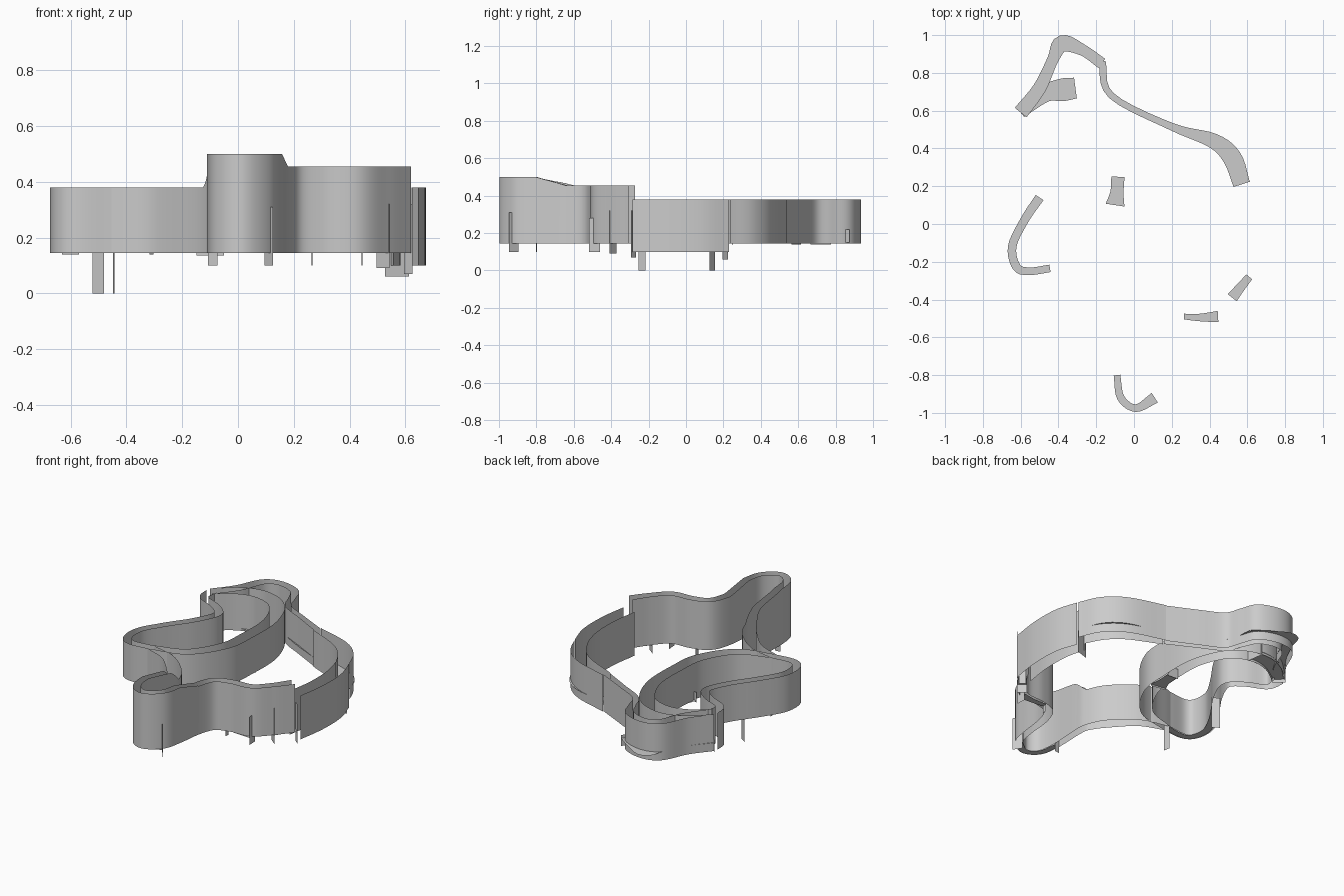
import bpy, bmesh
from mathutils import Vector


def sample(pts, n=7, linear=None):
    """Smooth curve through tuples; one component may stay linear."""
    v = [Vector(p) for p in pts]
    v = [2 * v[0] - v[1]] + v + [2 * v[-1] - v[-2]]
    out = []
    for i in range(1, len(v) - 2):
        a, b, c, d = v[i - 1:i + 3]
        for k in range(n):
            t = k / n
            s = 0.5 * (2 * b + (c - a) * t + (2 * a - 5 * b + 4 * c - d) * t * t
                       + (3 * b - a - 3 * c + d) * t ** 3)
            if linear is not None:
                s[linear] = b[linear] * (1 - t) + c[linear] * t
            out.append(s)
    return out + [v[-2]]


def edges(path):
    """Left and right points of a path of (x, y, width, ...)."""
    res = []
    for i, p in enumerate(path):
        q, r = path[max(i - 1, 0)], path[min(i + 1, len(path) - 1)]
        t = Vector((r[0] - q[0], r[1] - q[1])).normalized()
        nrm = Vector((-t.y, t.x)) * p[2] / 2
        c = Vector((p[0], p[1]))
        res.append((c + nrm, c - nrm))
    return res


def finish(name, bm):
    me = bpy.data.meshes.new(name)
    bm.to_mesh(me)
    bm.free()
    ob = bpy.data.objects.new(name, me)
    bpy.context.collection.objects.link(ob)
    bpy.ops.object.select_all(action='DESELECT')
    ob.select_set(True)
    bpy.context.view_layer.objects.active = ob
    bpy.ops.object.shade_smooth_by_angle(angle=0.6)


def walls(name, pts, bottom, tops):
    """Pair of open vertical walls; tops is one height or one per point."""
    if not isinstance(tops, list):
        tops = [tops] * len(pts)
    path = sample([(*p, h) for p, h in zip(pts, tops)], 7, 3)
    bm = bmesh.new()
    for side in (0, 1):
        prev = None
        for p, e in zip(path, edges(path)):
            cur = [bm.verts.new((*e[side], bottom)), bm.verts.new((*e[side], p[3]))]
            if prev:
                f = [prev[0], cur[0], cur[1], prev[1]]
                bm.faces.new(f if side else f[::-1])
            prev = cur
    finish(name, bm)


def floor(name, pts, z, start, end):
    """Loose floor strip with an upright (low, high) flap at each end."""
    path = sample(pts, 5)
    es = edges(path)
    bm = bmesh.new()
    rows = [[bm.verts.new((*p, z)) for p in e] for e in es]
    for a, b in zip(rows, rows[1:]):
        bm.faces.new((a[0], a[1], b[1], b[0]))
    for e, flap in ((es[0], start), (es[-1], end)):
        if flap:
            low, high = flap
            bm.faces.new([bm.verts.new((*p, h)) for p, h in
                          ((e[0], low), (e[1], low), (e[1], high), (e[0], high))])
    finish(name, bm)


# Tall front hairpin, east wall and the link to the inner loop
walls("front_hairpin_walls",
      [(0.595, -0.29, .06), (0.52, -0.39, .05), (0.43, -0.475, .05), (0.30, -0.49, .05),
       (0.2, -0.53, .05), (0.155, -0.64, .05), (0.135, -0.80, .045), (0.105, -0.91, .045),
       (0.015, -0.975, .045), (-0.065, -0.93, .045), (-0.088, -0.81, .045),
       (-0.082, -0.6, .05), (-0.095, -0.52, .065), (-0.16, -0.415, .085),
       (-0.29, -0.295, .07), (-0.45, -0.24, .05)],
      0.145, [.455] * 6 + [.5] * 5 + [.455, .38, .38, .38, .38])

# Right side
walls("right_walls",
      [(0.60, -0.28, .09), (0.625, -0.1, .09), (0.622, 0.08, .09), (0.585, 0.22, .08)],
      0.10, 0.38)
walls("upper_right_walls",
      [(0.585, 0.22, .08), (0.52, 0.345, .09), (0.41, 0.435, .08), (0.2, 0.515, .05)],
      0.145, 0.38)

# Long diagonal and back lobe
walls("back_walls",
      [(0.2, 0.515, .04), (0.03, 0.6, .035), (-0.12, 0.68, .035), (-0.165, 0.78, .04),
       (-0.21, 0.87, .05), (-0.33, 0.91, .05), (-0.43, 0.87, .06), (-0.5, 0.72, .07),
       (-0.6, 0.59, .07)],
      0.145, 0.38)

# West walls through the narrow neck
walls("west_walls",
      [(-0.6, 0.59, .07), (-0.59, 0.5, .05), (-0.47, 0.44, .05), (-0.395, 0.36, .05),
       (-0.45, 0.22, .05), (-0.56, 0.06, .05), (-0.64, -0.08, .05), (-0.64, -0.2, .05),
       (-0.58, -0.25, .05), (-0.45, -0.24, .05)],
      0.145, 0.38)

# Inner loop
walls("inner_loop_walls",
      [(-0.6, 0.59, .07), (-0.47, 0.69, .09), (-0.33, 0.72, .1), (-0.18, 0.65, .09),
       (-0.09, 0.45, .08), (-0.085, 0.2, .08), (-0.11, 0.02, .08), (-0.24, -0.17, .07),
       (-0.45, -0.24, .05)],
      0.145, 0.38)

# Floor strips with hanging flaps
floor("west_floor", [(-0.50, 0.14, .05), (-0.58, 0.02, .045), (-0.645, -0.12, .045),
                     (-0.62, -0.23, .045), (-0.55, -0.25, .04), (-0.445, -0.235, .04)],
      0.145, (0, 0.2), (0, 0.2))
floor("front_floor", [(-0.09, -0.80, .035), (-0.07, -0.92, .04), (0.01, -0.975, .04),
                      (0.11, -0.92, .06)], 0.145, (0.1, 0.31), (0.1, 0.31))
floor("front_patch", [(0.265, -0.49, .03), (0.35, -0.495, .04), (0.445, -0.49, .06)],
      0.145, (0.1, 0.28), (0.1, 0.28))
floor("right_patch", [(0.52, -0.39, .06), (0.56, -0.34, .05), (0.61, -0.28, .04)],
      0.145, (0.09, 0.32), (0.07, 0.32))
floor("loop_patch", [(-0.1, 0.1, .1), (-0.09, 0.17, .07), (-0.085, 0.25, .07)],
      0.145, (0.135, 0.2), (0.135, 0.2))
floor("right_floor", [(0.57, 0.21, .09), (0.52, 0.35, .1), (0.42, 0.44, .08),
                      (0.2, 0.515, .04), (-0.12, 0.68, .035), (-0.17, 0.86, .04)],
      0.2, (0.06, 0.2), None)
floor("back_floor", [(-0.17, 0.85, .06), (-0.27, 0.92, .06), (-0.38, 0.955, .09),
                     (-0.43, 0.87, .06), (-0.5, 0.72, .07), (-0.6, 0.59, .08)],
      0.2, (0.15, 0.22), (0.14, 0.22))
floor("loop_floor", [(-0.6, 0.59, .06), (-0.47, 0.69, .09), (-0.38, 0.71, .12),
                     (-0.31, 0.72, .11)], 0.16, None, (0.14, 0.22))
